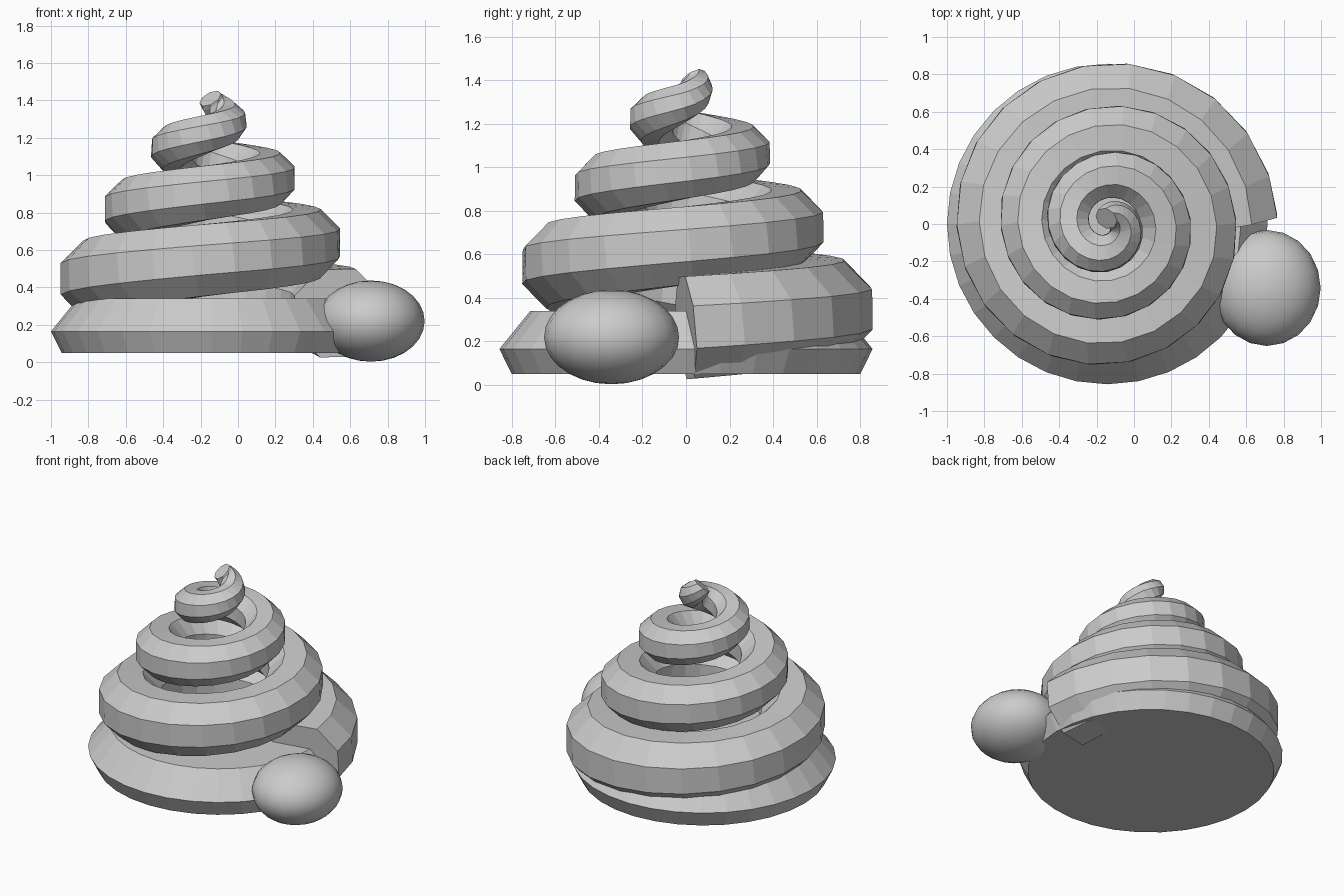
import bpy, bmesh, math
from mathutils import Vector

if "Cube" in bpy.data.objects:
    bpy.data.objects.remove(bpy.data.objects["Cube"])

grey = bpy.data.materials.new("plain_grey")
grey.diffuse_color = (0.6, 0.6, 0.6, 1)
grey.use_nodes = True
grey.node_tree.nodes["Principled BSDF"].inputs["Base Color"].default_value = grey.diffuse_color

CX = -0.143        # axis of the coil and the base
SIDES = 8          # tube cross-section
STEP = 360 / 22    # degrees between tube rings
END = 1180

# turn angle, coil radius, height, tube radius
KEYS = [(0, .677, .262, .255), (180, .60, .445, .222), (270, .562, .55, .206),
        (360, .512, .64, .193), (540, .415, .82, .168), (630, .365, .91, .155),
        (720, .315, .99, .143), (900, .208, 1.15, .118), (990, .155, 1.23, .105),
        (1080, .095, 1.305, .088), (1180, .03, 1.41, .064)]


def finish(name, bm):
    bmesh.ops.recalc_face_normals(bm, faces=bm.faces)
    me = bpy.data.meshes.new(name)
    bm.to_mesh(me)
    bm.free()
    me.materials.append(grey)
    ob = bpy.data.objects.new(name, me)
    bpy.context.collection.objects.link(ob)
    return ob


def loft(name, rings):
    """Join rings of points into a closed, capped skin."""
    bm = bmesh.new()
    loops = [[bm.verts.new(p) for p in ring] for ring in rings]
    n = len(loops[0])
    for a, b in zip(loops, loops[1:]):
        for i in range(n):
            j = (i + 1) % n
            bm.faces.new((a[i], a[j], b[j], b[i]))
    bm.faces.new(loops[0])
    bm.faces.new(loops[-1])
    return finish(name, bm)


def sample(deg):
    for a, b in zip(KEYS, KEYS[1:]):
        if deg <= b[0]:
            break
    t = (deg - a[0]) / (b[0] - a[0])
    return [a[k] + (b[k] - a[k]) * t for k in (1, 2, 3)]


# Tapered coil rising from the base to the tip
count = round(END / STEP)
angles = [END * i / count for i in range(count + 1)]
centres, radii = [], []
for d in angles:
    r, z, w = sample(d)
    a = math.radians(d)
    centres.append(Vector((CX + r * math.cos(a), r * math.sin(a), z)))
    radii.append(w)
rings = []
for i, d in enumerate(angles):
    a = math.radians(d)
    tangent = (centres[min(i + 1, count)] - centres[max(i - 1, 0)]).normalized()
    out = Vector((math.cos(a), math.sin(a), 0))
    out = (out - tangent * out.dot(tangent)).normalized()
    up = out.cross(tangent)
    ring = []
    for k in range(SIDES):
        s = 2 * math.pi * (k + 0.5) / SIDES
        ring.append(centres[i] + radii[i] * (out * math.cos(s) + up * math.sin(s)))
    rings.append(ring)
loft("coil", rings)

# Wide bevelled base disc
loft("base_disc", [[(CX + r * math.cos(math.tau * k / 32), r * math.sin(math.tau * k / 32), z)
                    for k in range(32)]
                   for r, z in ((.80, .05), (.857, .165), (.715, .34))])

# Rounded lump covering the start of the coil
bm = bmesh.new()
bmesh.ops.create_uvsphere(bm, u_segments=20, v_segments=14, radius=1)
for v in bm.verts:
    v.co = Vector((.71 + .288 * v.co.x, -.342 + .31 * v.co.y, .22 + .217 * v.co.z))
for f in bm.faces:
    f.smooth = True
finish("side_lump", bm)
